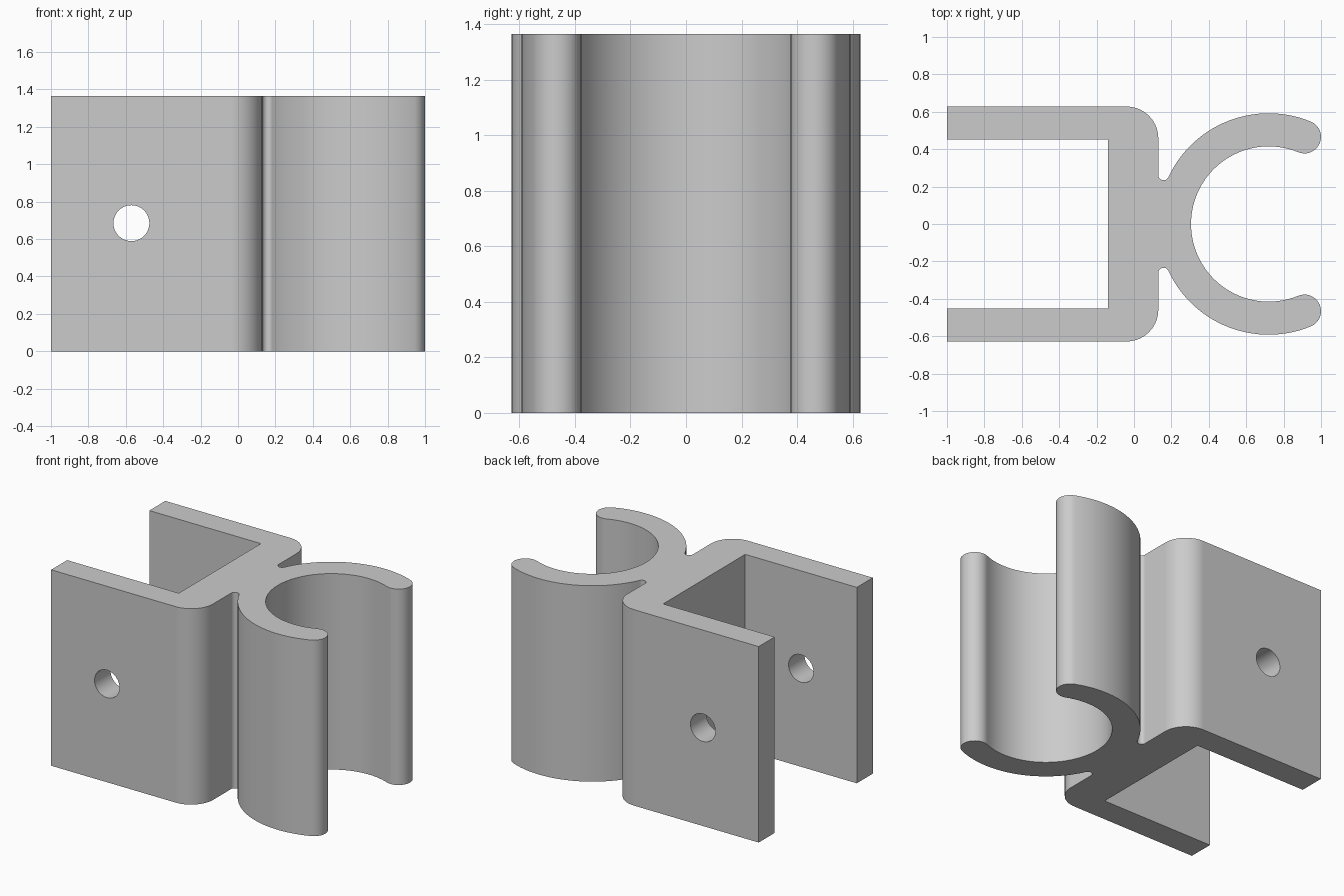
import bpy, bmesh
from math import sin, cos, radians, degrees, atan2, sqrt
from mathutils import Matrix

cube = bpy.data.objects.get("Cube")
if cube:
    bpy.data.objects.remove(cube, do_unlink=True)

HEIGHT = 1.365
HALF_W, INNER_W, BACK_X = 0.628, 0.452, -0.14    # channel
WALL_X, CORNER_R = 0.13, 0.17
RING_X, RING_OUT, RING_IN = 0.72, 0.592, 0.415   # open clip ring
GROOVE_R = 0.028
HOLE_X, HOLE_Z, HOLE_R = -0.57, 0.685, 0.096

grey = bpy.data.materials.new("light grey")
grey.use_nodes = True
grey.diffuse_color = (0.6, 0.6, 0.6, 1)
grey.node_tree.nodes["Principled BSDF"].inputs["Base Color"].default_value = (0.6, 0.6, 0.6, 1)


def arc(cx, cy, r, start, end, steps):
    angles = [radians(start + (end - start) * i / steps) for i in range(steps + 1)]
    return [(cx + r * cos(a), cy + r * sin(a)) for a in angles]


# Rounded lip at the end of the ring, and groove between channel and ring
mid_r, lip_r = (RING_OUT + RING_IN) / 2, (RING_OUT - RING_IN) / 2
lip_x = 1 - lip_r
lip_y = sqrt(mid_r ** 2 - (lip_x - RING_X) ** 2)
lip_a = degrees(atan2(lip_y, lip_x - RING_X))
groove_x = WALL_X + GROOVE_R
groove_y = sqrt((RING_OUT + GROOVE_R) ** 2 - (groove_x - RING_X) ** 2)
groove_a = degrees(atan2(groove_y, groove_x - RING_X))

# Upper half of the cross-section, from the channel to the middle of the ring
half = [(BACK_X, INNER_W), (-1, INNER_W), (-1, HALF_W)]
half += arc(WALL_X - CORNER_R, HALF_W - CORNER_R, CORNER_R, 90, 0, 14)
half += arc(groove_x, groove_y, GROOVE_R, 180, 180 + groove_a, 12)
half += arc(RING_X, 0, RING_OUT, groove_a, lip_a, 28)[1:]
half += arc(lip_x, lip_y, lip_r, lip_a, lip_a - 180, 18)[1:]
half += arc(RING_X, 0, RING_IN, lip_a, 180, 32)[1:]
outline = half + [(x, -y) for x, y in reversed(half[:-1])]

# Extruded bracket body
bm = bmesh.new()
base = bm.faces.new([bm.verts.new((x, y, 0)) for x, y in outline])
top = bmesh.ops.extrude_face_region(bm, geom=[base], use_keep_orig=True)["geom"]
bmesh.ops.translate(bm, vec=(0, 0, HEIGHT),
                    verts=[v for v in top if isinstance(v, bmesh.types.BMVert)])
bmesh.ops.recalc_face_normals(bm, faces=bm.faces)
mesh = bpy.data.meshes.new("clip_bracket")
bm.to_mesh(mesh)
bm.free()
mesh.materials.append(grey)
bracket = bpy.data.objects.new("clip_bracket", mesh)
bpy.context.collection.objects.link(bracket)

# Bolt hole through both channel walls
bpy.ops.mesh.primitive_cylinder_add(vertices=40, radius=HOLE_R, depth=2,
                                    location=(HOLE_X, 0, HOLE_Z), rotation=(radians(90), 0, 0))
cutter = bpy.context.object
cutter.name = "hole_cutter"
cutter.hide_render = True
cutter.data.materials.append(grey)

bpy.ops.object.select_all(action="DESELECT")
bpy.context.view_layer.objects.active = bracket
bracket.select_set(True)
cut = bracket.modifiers.new("bolt_hole", "BOOLEAN")
cut.operation, cut.solver, cut.object = "DIFFERENCE", "EXACT", cutter
bpy.ops.object.modifier_apply(modifier=cut.name)
bpy.data.objects.remove(cutter, do_unlink=True)

# Smooth curves, crisp edges and flat walls
bpy.ops.object.shade_smooth_by_angle(angle=radians(30))
weighted = bracket.modifiers.new("flat_walls", "WEIGHTED_NORMAL")
weighted.keep_sharp = True
